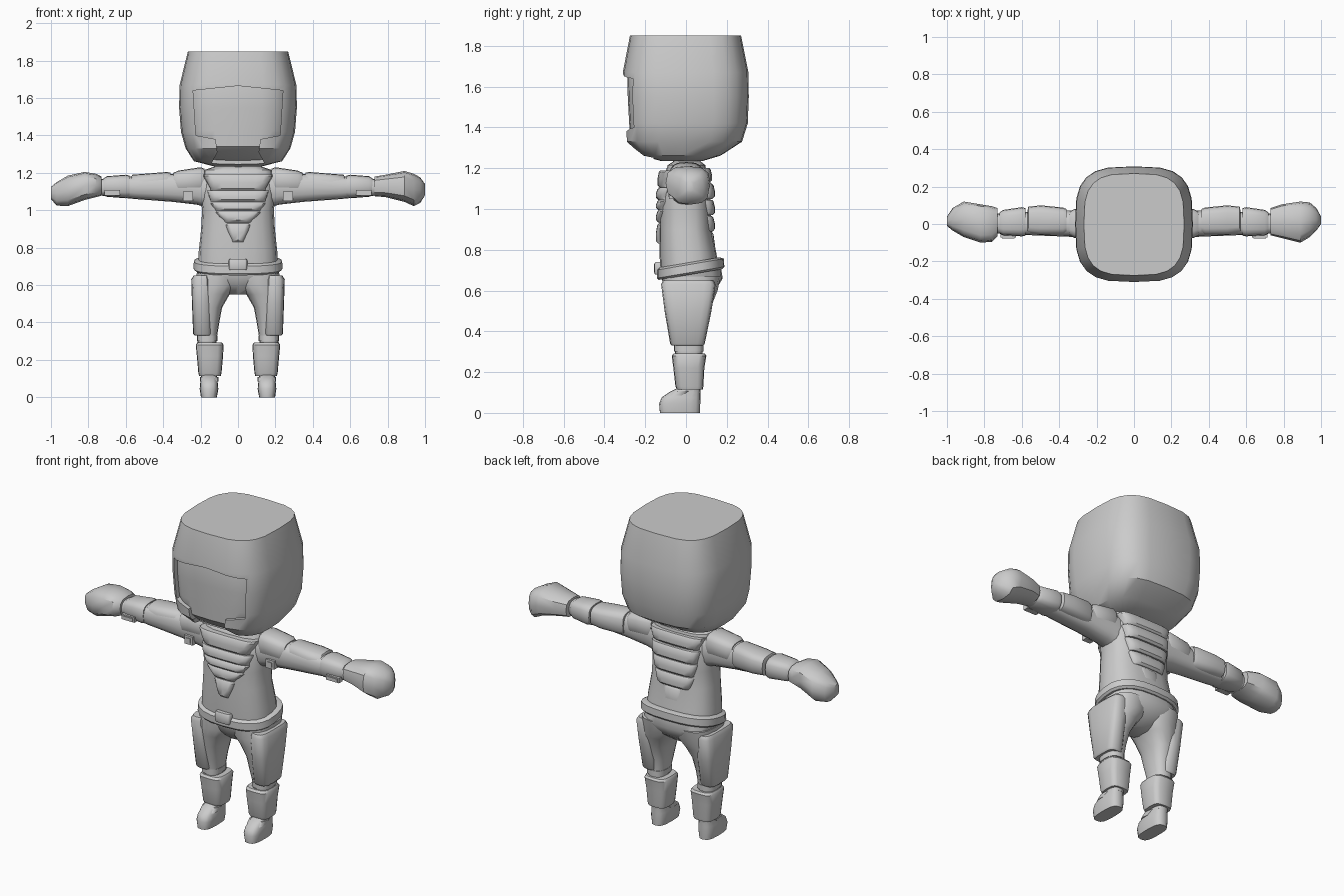
import bpy, bmesh, math
from mathutils import Vector

grey = bpy.data.materials.new("suit_grey")
grey.diffuse_color = (0.6, 0.6, 0.6, 1)


def finish(name, bm, angle=40):
    bmesh.ops.recalc_face_normals(bm, faces=bm.faces)
    me = bpy.data.meshes.new(name)
    bm.to_mesh(me)
    bm.free()
    me.materials.append(grey)
    ob = bpy.data.objects.new(name, me)
    bpy.context.collection.objects.link(ob)
    smooth(ob, angle)
    return ob


def smooth(ob, angle=40):
    bpy.ops.object.select_all(action='DESELECT')
    ob.select_set(True)
    bpy.context.view_layer.objects.active = ob
    bpy.ops.object.shade_smooth_by_angle(angle=math.radians(angle))


def loft(name, rings, axis='z', power=2.6, n=16, side=1, tilt=0, angle=40):
    """Rounded-square rings (position, a0, a1, b0, b1) bridged and capped along an axis."""
    bm = bmesh.new()
    loops = []
    for p, a0, a1, b0, b1 in rings:
        loop = []
        for i in range(n):
            t = 2 * math.pi * i / n
            c, s = math.cos(t), math.sin(t)
            a = (a0 + a1) / 2 + (a1 - a0) / 2 * math.copysign(abs(c) ** (2 / power), c)
            b = (b0 + b1) / 2 + (b1 - b0) / 2 * math.copysign(abs(s) ** (2 / power), s)
            co = (a * side, b, p + tilt * b) if axis == 'z' else (p * side, a, b)
            loop.append(bm.verts.new(co))
        loops.append(loop)
    for lo, hi in zip(loops, loops[1:]):
        for i in range(n):
            j = (i + 1) % n
            bm.faces.new((lo[i], lo[j], hi[j], hi[i]))
    bm.faces.new(loops[0])
    bm.faces.new(loops[-1])
    return finish(name, bm, angle)


def box(name, x0, x1, y0, y1, z0, z1, side=1):
    bm = bmesh.new()
    bmesh.ops.create_cube(bm, size=1)
    for v in bm.verts:
        v.co = Vector(((x0 + x1) / 2 + v.co.x * (x1 - x0), (y0 + y1) / 2 + v.co.y * (y1 - y0),
                       (z0 + z1) / 2 + v.co.z * (z1 - z0)))
        v.co.x *= side
    return finish(name, bm)


# helmet shell with a stepped face opening
head = [(1.235, -.13, .13, -.12, .08), (1.262, -.235, .235, -.22, .17),
        (1.33, -.28, .28, -.295, .275), (1.42, -.305, .305, -.3, .303),
        (1.55, -.315, .315, -.307, .308), (1.67, -.312, .312, -.31, .306),
        (1.85, -.268, .268, -.275, .27)]
helmet = loft("helmet", head, power=3.3, n=24)
outline = [(-.24, 1.64), (-.225, 1.40), (-.12, 1.38), (-.11, 1.31), (-.17, 1.2),
           (.17, 1.2), (.11, 1.31), (.12, 1.38), (.225, 1.40), (.24, 1.64), (0, 1.665)]
bm = bmesh.new()
face = bm.faces.new([bm.verts.new((x, -.5, z)) for x, z in outline])
ext = bmesh.ops.extrude_face_region(bm, geom=[face])
for v in ext["geom"]:
    if isinstance(v, bmesh.types.BMVert):
        v.co.y = -.16
cutter = finish("face_cutter", bm)
cutter.hide_render = True
mod = helmet.modifiers.new("opening", 'BOOLEAN')
mod.object, mod.operation, mod.solver = cutter, 'DIFFERENCE', 'EXACT'
bpy.context.view_layer.objects.active = helmet
bpy.ops.object.modifier_apply(modifier=mod.name)
bpy.data.objects.remove(cutter)
smooth(helmet, 35)
loft("visor", [(1.5 + (z - 1.5) * .93, a * .93, b * .93, c * .93, d * .93)
               for z, a, b, c, d in head], power=3.3, n=24)

# torso, neck and pelvis
loft("torso", [(.68, -.215, .215, -.125, .16), (.78, -.21, .21, -.13, .15),
               (.9, -.197, .197, -.13, .125), (1.0, -.192, .192, -.13, .123),
               (1.08, -.2, .2, -.13, .12), (1.16, -.19, .19, -.115, .11),
               (1.21, -.16, .16, -.085, .09), (1.235, -.1, .1, -.05, .06)], n=20)
loft("neck", [(1.18, -.1, .1, -.07, .07), (1.27, -.09, .09, -.06, .06)])
loft("collar", [(1.185, -.19, .19, -.1, .1), (1.215, -.18, .18, -.09, .095),
                (1.235, -.12, .12, -.06, .07)], power=3)
loft("pelvis", [(.55, -.05, .05, -.05, .08), (.6, -.17, .17, -.1, .145),
                (.66, -.215, .215, -.12, .18), (.72, -.215, .215, -.12, .17)], n=20)
loft("belt", [(.675, -.226, .226, -.135, .178), (.685, -.238, .238, -.142, .188),
              (.725, -.236, .236, -.142, .186), (.735, -.215, .215, -.13, .165)],
     n=24, tilt=.17, angle=30)
loft("buckle", [(.68, -.045, .045, -.153, -.1), (.69, -.05, .05, -.156, -.1),
                (.73, -.05, .05, -.156, -.1), (.74, -.045, .045, -.15, -.1)], power=6)


def rib(name, z0, z1, w0, w1, y0, y1):
    m = (z0 + z1) / 2
    loft(name, [(z0, -w0, w0, y0 * .92, y1 * .92), (z0 + .012, -w0, w0, y0, y1),
                (m, -(w0 + w1) / 2, (w0 + w1) / 2, y0, y1), (z1 - .008, -w1, w1, y0 * .95, y1 * .95),
                (z1, -w1, w1, y0 * .9, y1 * .9)], power=4, n=20, angle=35)


# chest and back plates, tapering down in a V
for z0, z1, w0, w1 in [(1.105, 1.19, .15, .185), (1.045, 1.105, .15, .165), (.995, 1.045, .125, .15),
                       (.935, .995, .08, .125), (.83, .93, .035, .075)]:
    rib("chest_plate", z0, z1, w0, w1, -.148 if z1 < 1.15 else -.14, 0)
for z0, z1, w0, w1 in [(1.13, 1.2, .15, .17), (1.05, 1.125, .145, .155), (.97, 1.045, .13, .145),
                       (.89, .965, .11, .13), (.76, .885, .06, .065)]:
    rib("back_plate", z0, z1, w0, w1, 0, .128 if z1 > 1.15 else .142)

# fists differ slightly between sides
fists = {-1: [(.73, -.065, .085, 1.078, 1.18), (.76, -.095, .095, 1.07, 1.195),
              (.82, -.1, .105, 1.055, 1.205), (.91, -.07, .12, 1.022, 1.185),
              (.97, -.035, .085, 1.025, 1.15), (1.0, -.01, .04, 1.06, 1.125)],
         1: [(.73, -.06, .085, 1.075, 1.18), (.79, -.075, .105, 1.07, 1.19),
             (.89, -.1, .12, 1.045, 1.21), (.94, -.07, .115, 1.022, 1.195),
             (.975, -.035, .085, 1.04, 1.175), (1.0, 0, .04, 1.08, 1.14)]}

for s in (-1, 1):
    # arms
    loft("arm", [(.12, -.08, .08, 1.0, 1.21), (.22, -.075, .08, 1.03, 1.21),
                 (.35, -.068, .072, 1.045, 1.195), (.55, -.06, .065, 1.06, 1.182),
                 (.75, -.05, .055, 1.08, 1.165)], 'x', side=s)
    loft("shoulder_pad", [(.18, -.07, .075, 1.1, 1.222), (.2, -.08, .085, 1.09, 1.23),
                          (.32, -.074, .08, 1.09, 1.212), (.345, -.06, .065, 1.1, 1.2)],
         'x', 3, side=s)
    loft("elbow_pad", [(.36, -.05, .08, 1.07, 1.2), (.38, -.06, .088, 1.065, 1.205),
                       (.5, -.06, .1, 1.07, 1.195), (.565, -.05, .092, 1.075, 1.19),
                       (.57, -.05, .07, 1.08, 1.18)], 'x', 3, side=s)
    loft("forearm_guard", [(.58, -.062, .085, 1.068, 1.185), (.6, -.066, .09, 1.064, 1.19),
                           (.7, -.06, .075, 1.072, 1.182), (.72, -.05, .06, 1.08, 1.17)],
         'x', 3, side=s)
    loft("fist", fists[s], 'x', 2.8, n=12, side=s)
    box("wrist_clip", .63, .715, -.073, -.04, 1.078, 1.108, s)
    box("wrist_clip_inset", .64, .705, -.077, -.04, 1.085, 1.101, s)
    box("arm_clip", .24, .295, -.083, -.05, 1.05, 1.1, s)
    box("arm_clip_inset", .253, .282, -.087, -.05, 1.06, 1.088, s)

    # legs, thigh shells and shin guards
    loft("leg", [(.1, .115, .195, -.03, .07), (.2, .11, .205, -.05, .08),
                 (.31, .115, .218, -.055, .08), (.4, .1, .222, -.075, .09),
                 (.48, .085, .225, -.09, .11), (.55, .045, .225, -.105, .135),
                 (.6, .0, .225, -.115, .155), (.67, .0, .22, -.115, .17)], side=s)
    loft("thigh_shell", [(.33, .145, .232, -.07, .085), (.34, .14, .24, -.078, .092),
                         (.5, .14, .246, -.105, .125), (.63, .145, .25, -.122, .145),
                         (.65, .15, .238, -.112, .135)], power=3.6, side=s)
    loft("knee_band", [(.3, .11, .22, -.06, .085), (.33, .11, .22, -.06, .085)], side=s)
    loft("shin_guard", [(.115, .092, .208, -.045, .082), (.13, .088, .212, -.052, .085),
                        (.22, .08, .22, -.062, .09), (.28, .077, .226, -.07, .1),
                        (.292, .085, .218, -.06, .092)], power=3.6, side=s)
    # boots
    loft("boot", [(0, .113, .198, -.128, .068), (.045, .105, .205, -.132, .07),
                  (.075, .108, .202, -.12, .07), (.1, .112, .198, -.085, .07),
                  (.125, .115, .195, -.035, .07)], power=3, side=s)
    loft("boot_strap", [(.085, .105, .203, -.09, .0), (.108, .105, .203, -.065, .03)],
         power=3, side=s)
